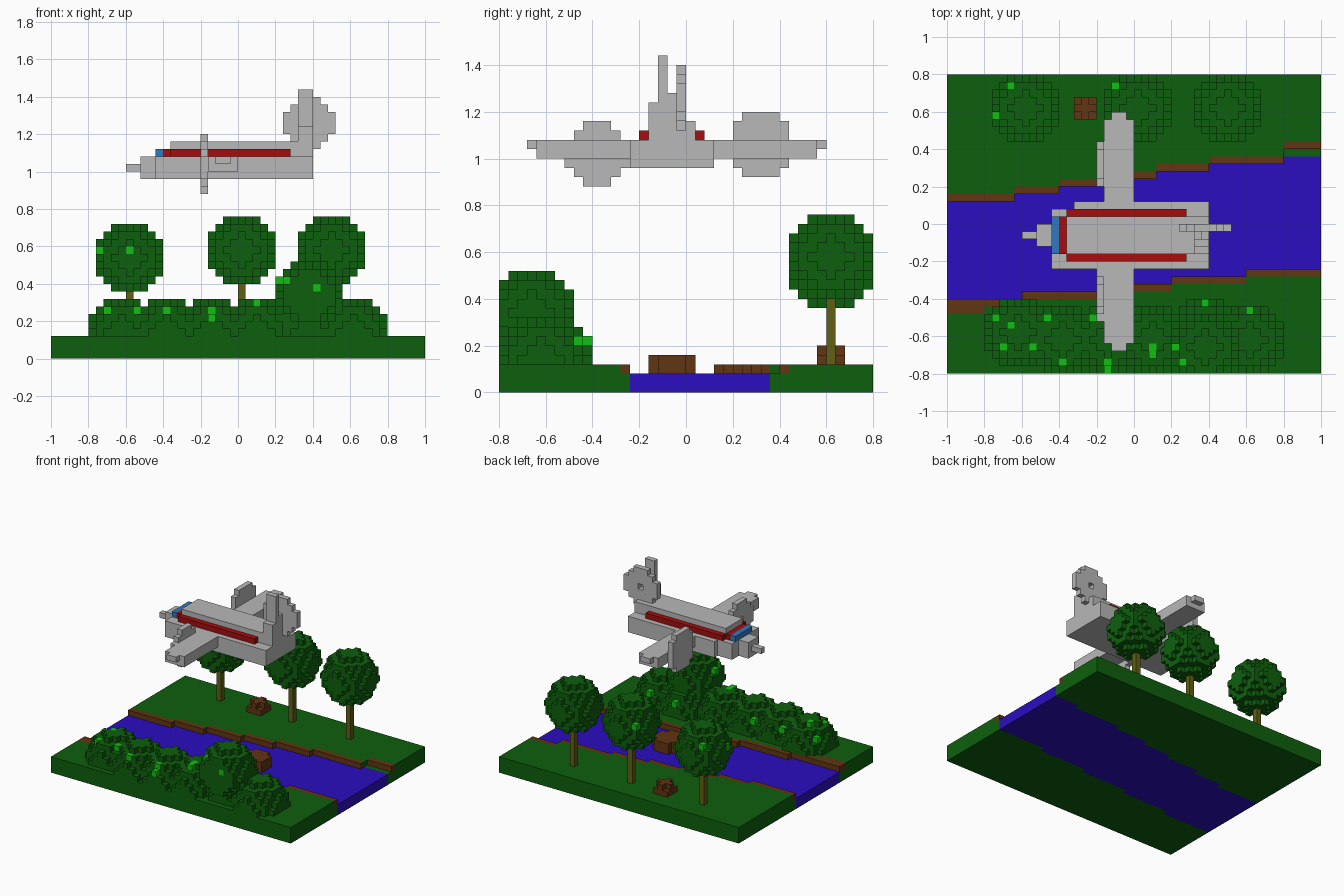
import bpy
import bmesh
from math import floor
from mathutils import Vector

if "Cube" in bpy.data.objects:
    bpy.data.objects.remove(bpy.data.objects["Cube"], do_unlink=True)

U = 0.04  # edge of one block


def material(name, r, g, b):
    m = bpy.data.materials.new(name)
    m.use_nodes = True
    m.diffuse_color = (r, g, b, 1)
    m.node_tree.nodes["Principled BSDF"].inputs["Base Color"].default_value = (r, g, b, 1)
    return m


GREEN = material("leaf green", 0.004, 0.115, 0.004)
LIGHT = material("bright leaf green", 0.006, 0.52, 0.006)
WATER = material("river blue", 0.024, 0.004, 0.52)
EARTH = material("earth brown", 0.12, 0.035, 0.006)
BARK = material("olive bark", 0.115, 0.115, 0.007)
GREY = material("light grey", 0.48, 0.48, 0.48)
RED = material("deep red", 0.38, 0.004, 0.004)
GLASS = material("window blue", 0.03, 0.19, 0.52)


def box(x0, x1, y0, y1, z0, z1):
    """All block cells inside a box given in model units."""
    span = [range(round(a / U), round(b / U)) for a, b in ((x0, x1), (y0, y1), (z0, z1))]
    return {(i, j, k) for i in span[0] for j in span[1] for k in span[2]}


def ball(x, y, z, r2=20.5):
    """Cells within a ball; r2 is the squared radius in blocks."""
    c = Vector((x, y, z))
    reach = 0.22
    return {p for p in box(x - reach, x + reach, y - reach, y + reach, z - reach, z + reach)
            if ((Vector(p) + Vector((0.5, 0.5, 0.5))) - c / U).length_squared <= r2}


def disc(x, y, z, axis):
    """One-block-thick wheel with a hole at its hub."""
    flat = set()
    c = Vector((x, y, z)) / U
    for p in ball(x, y, z, 12.1):
        d = Vector(p) + Vector((0.5, 0.5, 0.5)) - c
        if abs(d[axis]) < 0.5 and d.length_squared > 0.1:
            flat.add(p)
    return flat


def build(name, cells, mat, accent=(), accent_mat=None):
    """Outer skin of a set of blocks as one object."""
    bm = bmesh.new()
    verts = {}

    def vert(p):
        if p not in verts:
            verts[p] = bm.verts.new(Vector(p) * U)
        return verts[p]

    for cell in sorted(cells):
        for axis in range(3):
            for side in (0, 1):
                near = list(cell)
                near[axis] += 2 * side - 1
                if tuple(near) in cells:
                    continue
                a, b = (axis + 1) % 3, (axis + 2) % 3
                corners = []
                for da, db in ((0, 0), (1, 0), (1, 1), (0, 1)):
                    q = list(cell)
                    q[axis] += side
                    q[a] += da
                    q[b] += db
                    corners.append(vert(tuple(q)))
                face = bm.faces.new(corners if side else corners[::-1])
                face.material_index = int(cell in accent)
    mesh = bpy.data.meshes.new(name)
    bm.to_mesh(mesh)
    bm.free()
    mesh.materials.append(mat)
    if accent_mat:
        mesh.materials.append(accent_mat)
    obj = bpy.data.objects.new(name, mesh)
    bpy.context.collection.objects.link(obj)
    return obj


def spots(cells, from_top=(), from_front=()):
    """Outermost cells at the given (x, y) or (x, z) places."""
    found = set()
    for x, y in from_top:
        column = [p for p in cells if p[:2] == (floor(x / U), floor(y / U))]
        found |= {max(column, key=lambda p: p[2])} if column else set()
    for x, z in from_front:
        row = [p for p in cells if (p[0], p[2]) == (floor(x / U), floor(z / U))]
        found |= {min(row, key=lambda p: p[1])} if row else set()
    return found


# Land, river and earth banks; each step is (start x, end x, water edge y)
front_edge = [(-1 + 0.4 * n, -0.6 + 0.4 * n, -0.4 + 0.04 * n) for n in range(5)]
back_x = [-1, -0.64, -0.4, -0.12, 0.12, 0.4, 0.8, 1]
back_edge = [(back_x[n], back_x[n + 1], 0.12 + 0.04 * n) for n in range(7)]

land, bank = set(), set()
for x0, x1, y in front_edge:
    land |= box(x0, x1, -0.8, y, 0, 0.12)
    bank |= box(x0, x1, y - U, y, 0.08, 0.12)
for x0, x1, y in back_edge:
    land |= box(x0, x1, y, 0.8, 0, 0.12)
    if x1 < 1:
        bank |= box(x0, x1, y, y + U, 0.08, 0.12)
bank |= box(-1, -0.8, -0.48, -0.44, 0.08, 0.12)
bank |= box(0.8, 1, 0.4, 0.44, 0.08, 0.12)
hollow = box(0.8, 1, 0.36, 0.4, 0.08, 0.12)
river = box(-1, 1, -0.8, 0.8, 0, 0.08) - land
build("land", land - bank - hollow, GREEN)
build("river_banks", bank, EARTH)
build("river", river, WATER)

# Rock in the river and stump on the far bank
rock = box(0.08, 0.28, -0.12, 0, 0.08, 0.16) | box(0.12, 0.24, -0.16, 0.04, 0.08, 0.16)
build("river_rock", rock, EARTH)
stump = (box(-0.32, -0.2, 0.56, 0.68, 0.12, 0.16)
         | box(-0.28, -0.24, 0.56, 0.68, 0.16, 0.2) | box(-0.32, -0.2, 0.6, 0.64, 0.16, 0.2))
build("stump", stump, EARTH)

# Round trees
tree_spots = {
    "left": ([(-0.66, 0.74), (-0.74, 0.58)], [(-0.58, 0.58)]),
    "middle": ([(-0.1, 0.74)], []),
    "right": ([], []),
}
for side, x, z in (("left", -0.58, 0.54), ("middle", 0.02, 0.58), ("right", 0.5, 0.58)):
    crown = ball(x, 0.62, z)
    build(side + "_tree_crown", crown, GREEN, spots(crown, *tree_spots[side]), LIGHT)
    build(side + "_tree_trunk", box(x - 0.02, x + 0.02, 0.6, 0.64, 0.12, z - 0.16), BARK)

# Row of bushes with one tall bush
bushes = ball(0.38, -0.66, 0.34)
for x, y in ((-0.62, -0.58), (-0.38, -0.62), (-0.14, -0.62),
             (0.1, -0.62), (0.38, -0.58), (0.62, -0.62)):
    bushes |= ball(x, y, 0.14)
bushes &= box(-1, 1, -0.8, 0.8, 0.12, 0.6)
bright = spots(
    bushes,
    [(-0.74, -0.5), (-0.66, -0.54), (-0.7, -0.66), (-0.46, -0.5), (-0.54, -0.66), (-0.22, -0.5),
     (0.1, -0.66), (0.22, -0.66), (0.26, -0.74), (0.38, -0.42), (0.22, -0.46), (0.62, -0.46)],
    [(-0.54, 0.26), (-0.38, 0.26), (-0.14, 0.26), (-0.14, 0.22), (0.1, 0.3), (0.22, 0.42),
     (0.42, 0.38)])
build("bushes", bushes, GREEN, bright, LIGHT)

# Aeroplane body with stepped nose
body = (box(-0.44, 0.4, -0.24, 0.08, 0.96, 1.08) | box(-0.32, 0.4, 0.08, 0.12, 0.96, 1.08)
        | box(-0.52, -0.44, -0.12, 0, 0.96, 1.08) | box(-0.6, -0.52, -0.08, -0.04, 1, 1.04))
roof = box(-0.36, 0.28, -0.16, 0.04, 1.08, 1.16)
build("fuselage", body | roof, GREY)
build("windscreen", box(-0.44, -0.4, -0.16, 0.04, 1.08, 1.12), GLASS)
build("windscreen_frame", box(-0.4, -0.36, -0.16, 0.04, 1.08, 1.12), RED)
for side, y in (("right", -0.2), ("left", 0.04)):
    build(side + "_red_stripe", box(-0.36, 0.28, y, y + U, 1.08, 1.12), RED)

# Wings with tips
wings = (box(-0.16, 0, -0.64, 0.56, 1, 1.08) | box(-0.12, -0.04, -0.68, 0.6, 1.04, 1.08)) - body
build("wings", wings, GREY)

# Propeller wheels ahead of the wings
for side, y, z in (("right", -0.38, 1.02), ("left", 0.32, 1.06)):
    build(side + "_propeller", disc(-0.18, y, z, 0), GREY)

# Tail block, fin and tail wheel
tail = (box(0.28, 0.4, -0.16, 0.04, 1.08, 1.16) | box(0.32, 0.4, -0.16, -0.04, 1.16, 1.24)
        | box(0.32, 0.4, -0.12, -0.08, 1.24, 1.44) | box(0.36, 0.4, -0.08, -0.04, 1.24, 1.28))
build("tail_fin", tail, GREY)
build("tail_propeller", disc(0.38, -0.02, 1.26, 1), GREY)
